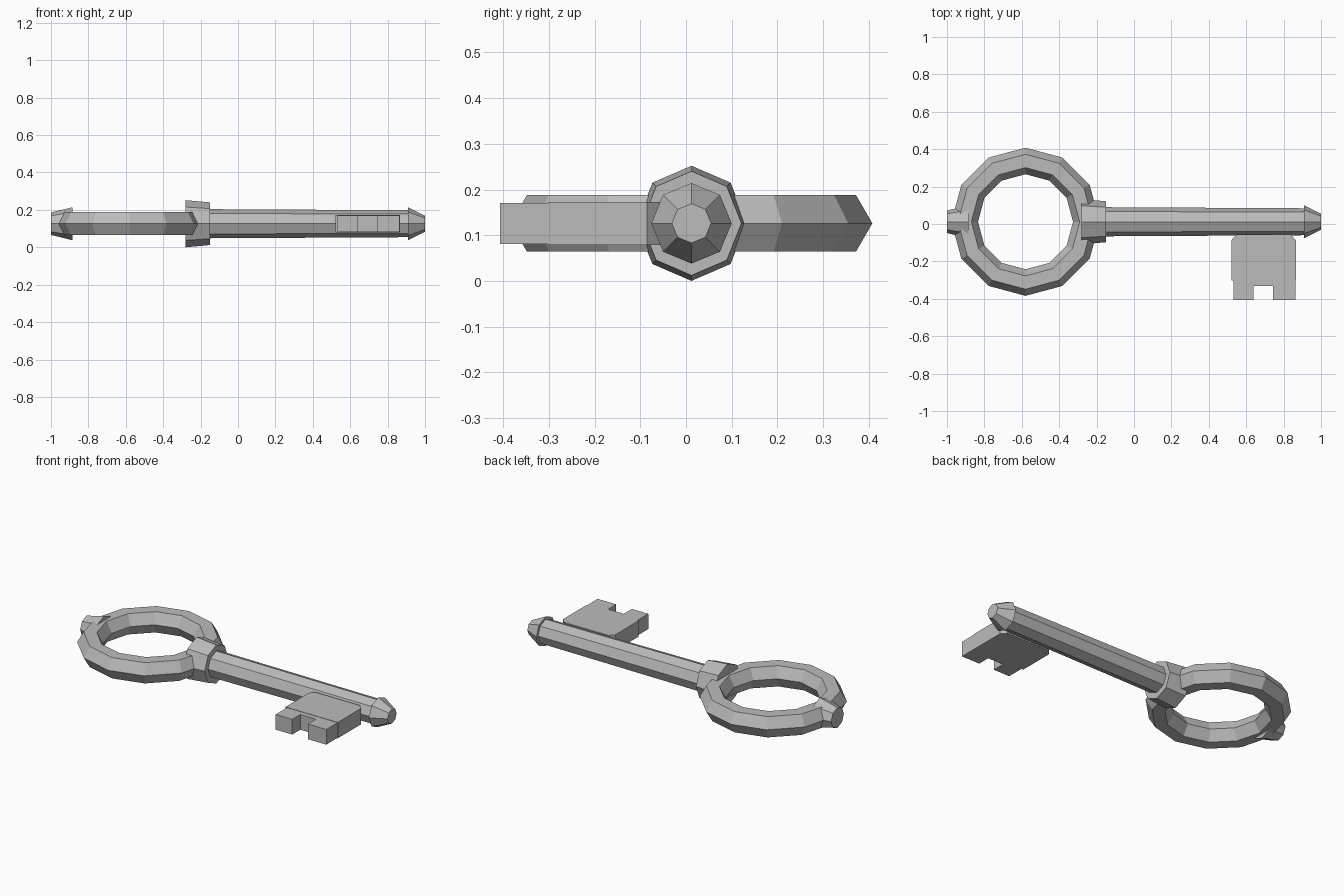
import bpy, bmesh
from math import cos, sin, tau

cube = bpy.data.objects.get("Cube")
if cube:
    bpy.data.objects.remove(cube, do_unlink=True)

AXIS_Y, AXIS_Z = 0.012, 0.126

metal = bpy.data.materials.new("grey_metal")
metal.use_nodes = True
colour = (0.5, 0.5, 0.5, 1)
metal.diffuse_color = colour
metal.node_tree.nodes["Principled BSDF"].inputs["Base Color"].default_value = colour


def finish(name, bm):
    bmesh.ops.recalc_face_normals(bm, faces=bm.faces)
    mesh = bpy.data.meshes.new(name)
    bm.to_mesh(mesh)
    bm.free()
    mesh.materials.append(metal)
    obj = bpy.data.objects.new(name, mesh)
    bpy.context.collection.objects.link(obj)
    return obj


def bridge(bm, a, b):
    for i in range(len(a)):
        j = (i + 1) % len(a)
        bm.faces.new((a[i], a[j], b[j], b[i]))


def tapered_rod(name, x0, r0, x1, r1, width=1.0, sides=8):
    """Octagonal rod along x with a corner pointing up."""
    bm = bmesh.new()
    ends = []
    for x, r in ((x0, r0), (x1, r1)):
        ends.append([bm.verts.new((x, AXIS_Y + width * r * sin(tau * i / sides),
                                   AXIS_Z + r * cos(tau * i / sides)))
                     for i in range(sides)])
        bm.faces.new(ends[-1])
    bridge(bm, *ends)
    return finish(name, bm)


def ring(name, cx, major, minor, segments=12, sides=6):
    """Faceted ring lying flat, hexagonal in section."""
    bm = bmesh.new()
    loops = []
    for s in range(segments):
        a = tau * s / segments
        loop = []
        for k in range(sides):
            b = tau * k / sides
            r = major + minor * cos(b)
            loop.append(bm.verts.new((cx + r * cos(a), AXIS_Y + r * sin(a),
                                      AXIS_Z + minor * sin(b))))
        loops.append(loop)
    for s in range(segments):
        bridge(bm, loops[s], loops[(s + 1) % segments])
    return finish(name, bm)


def plate(name, outline, half):
    """Flat outline in x and y, extruded evenly about the shaft axis."""
    bm = bmesh.new()
    layers = [[bm.verts.new((x, y, AXIS_Z + dz)) for x, y in outline]
              for dz in (-half, half)]
    for layer in layers:
        bm.faces.new(layer)
    bridge(bm, *layers)
    return finish(name, bm)


# Handle
ring("handle_ring", -0.58, 0.325, 0.071)
tapered_rod("handle_end_knob", -1.0, 0.06, -0.885, 0.088)

# Shaft with collar and pointed tip
tapered_rod("collar", -0.28, 0.126, -0.15, 0.114, width=0.96)
tapered_rod("shaft", -0.2, 0.078, 0.92, 0.072)
tapered_rod("shaft_tip", 0.91, 0.088, 1.0, 0.043)

# Bit: chamfered body and a notched tooth piece
plate("bit_body", [(0.522, -0.302), (0.522, -0.085), (0.547, -0.057),
                   (0.838, -0.057), (0.865, -0.085), (0.865, -0.302)], 0.047)
plate("bit_teeth", [(0.532, -0.29), (0.532, -0.407), (0.64, -0.407), (0.64, -0.332),
                    (0.742, -0.332), (0.742, -0.407), (0.863, -0.407), (0.863, -0.29)], 0.045)
